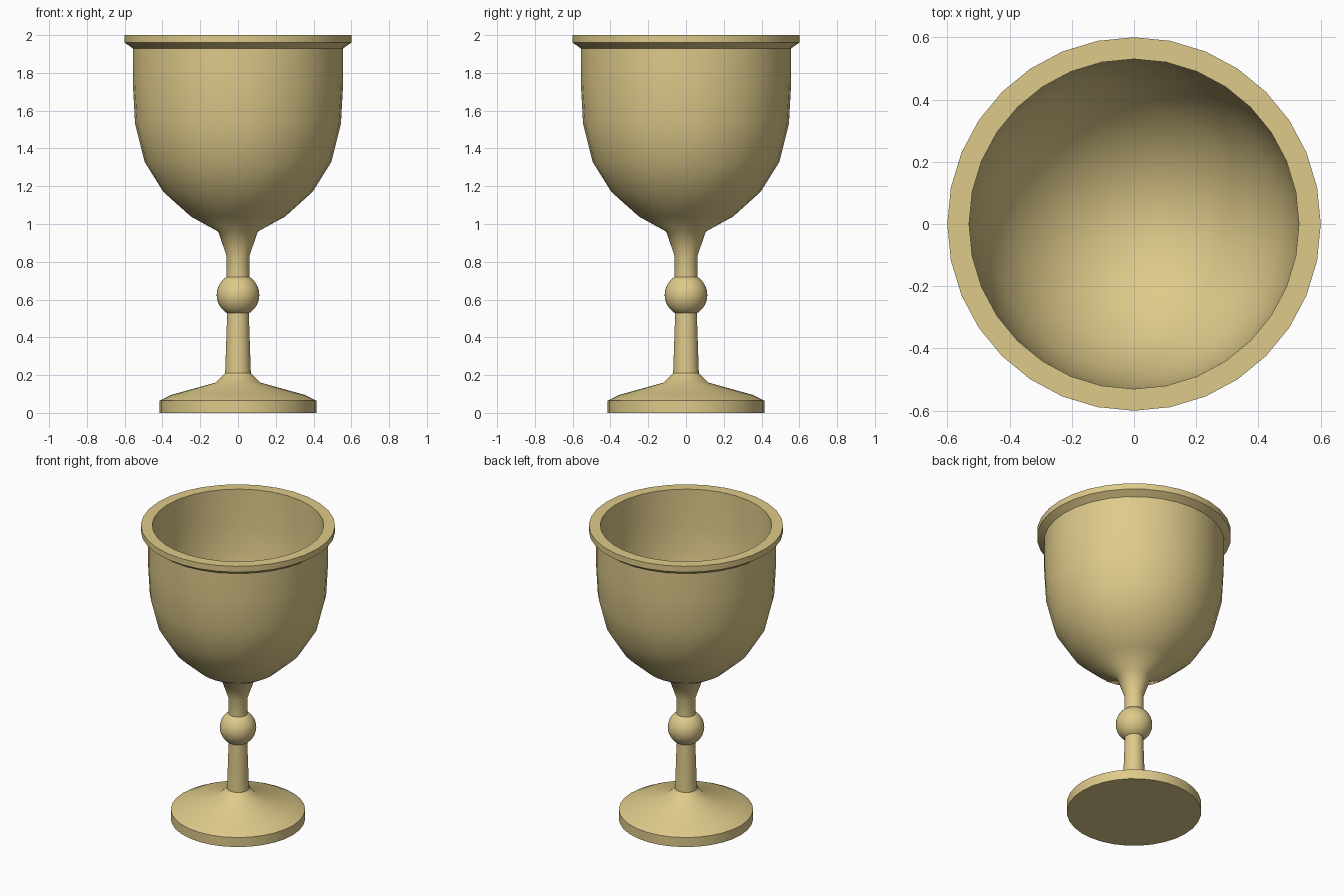
import bpy, bmesh, math

if "Cube" in bpy.data.objects:
    bpy.data.objects.remove(bpy.data.objects["Cube"])

SIDES = 32
brass = bpy.data.materials.new("pale_gold")
brass.diffuse_color = (0.73, 0.59, 0.255, 1)
brass.use_nodes = True
brass.node_tree.nodes["Principled BSDF"].inputs["Base Color"].default_value = brass.diffuse_color


def finish(ob, angle):
    ob.data.materials.append(brass)
    bpy.ops.object.select_all(action='DESELECT')
    ob.select_set(True)
    bpy.context.view_layer.objects.active = ob
    bpy.ops.object.shade_smooth_by_angle(angle=math.radians(angle))


def lathe(name, profile, angle=45):
    """Spin an (r, z) profile round the z axis; listed so faces point outward."""
    bm = bmesh.new()
    rings = []
    for r, z in profile:
        if r == 0:
            rings.append([bm.verts.new((0, 0, z))] * SIDES)
        else:
            rings.append([bm.verts.new((r * math.cos(2 * math.pi * i / SIDES),
                                        r * math.sin(2 * math.pi * i / SIDES), z))
                          for i in range(SIDES)])
    for a, b in zip(rings, rings[1:]):
        for i in range(SIDES):
            j = (i + 1) % SIDES
            quad = list(dict.fromkeys((a[i], a[j], b[j], b[i])))
            bm.faces.new(quad)
    me = bpy.data.meshes.new(name)
    bm.to_mesh(me)
    bm.free()
    ob = bpy.data.objects.new(name, me)
    bpy.context.collection.objects.link(ob)
    finish(ob, angle)


# Foot: flat disc with a shallow conical top
lathe("foot", [(0, 0), (0.415, 0), (0.415, 0.065), (0.355, 0.095),
               (0.12, 0.16), (0.068, 0.21)])

# Stem below the knop
lathe("lower_stem", [(0.068, 0.21), (0.057, 0.535)])

# Round knop
bpy.ops.mesh.primitive_uv_sphere_add(segments=SIDES, ring_count=16,
                                     radius=0.113, location=(0, 0, 0.625))
knop = bpy.context.object
knop.name = "knop"
finish(knop, 45)

# Bowl: flared neck, outer wall, rim lip and hollow inside
lathe("bowl", [(0.06, 0.715), (0.06, 0.83), (0.105, 0.96), (0.25, 1.04),
               (0.395, 1.17), (0.495, 1.33), (0.545, 1.53), (0.557, 1.75),
               (0.557, 1.93), (0.6, 1.96), (0.6, 2.0),
               (0.53, 2.0), (0.527, 1.75), (0.515, 1.54), (0.468, 1.35),
               (0.375, 1.2), (0.235, 1.075), (0, 0.99)], 50)
